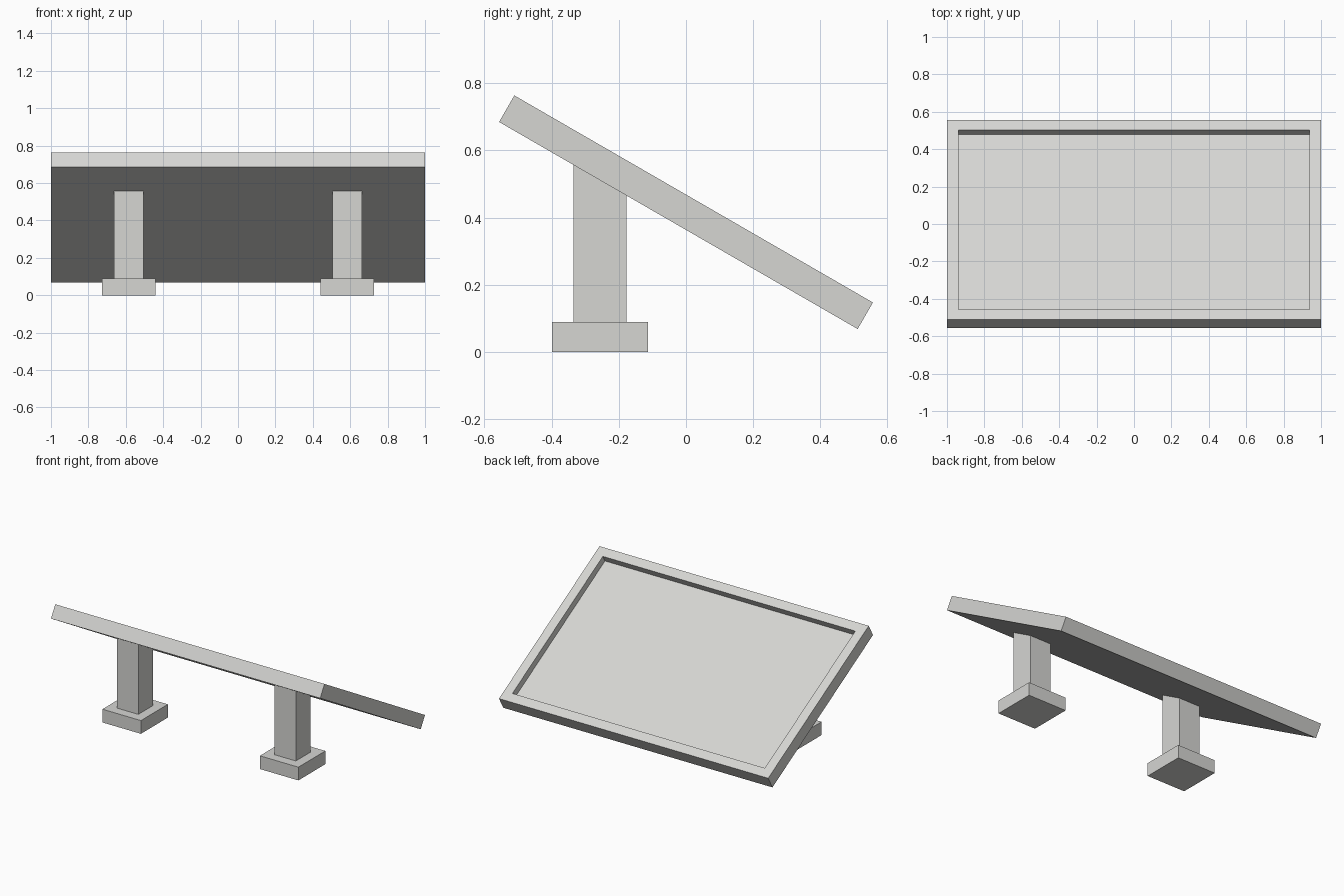
import bpy, bmesh, math
from mathutils import Matrix, Vector

if "Cube" in bpy.data.objects:
    bpy.data.objects.remove(bpy.data.objects["Cube"])

TILT = math.radians(30)
PANEL_Z, LENGTH, THICK = 0.416, 1.232, 0.091
RIM, DEPTH = 0.088, 0.046

grey = bpy.data.materials.new("light grey")
grey.diffuse_color = (0.67, 0.67, 0.65, 1)
grey.use_nodes = True
grey.node_tree.nodes["Principled BSDF"].inputs["Base Color"].default_value = grey.diffuse_color


def box(bm, size, centre):
    m = Matrix.Translation(centre) @ Matrix.Diagonal((*size, 1))
    return bmesh.ops.create_cube(bm, size=1, matrix=m)["verts"]


def finish(bm, name):
    bmesh.ops.recalc_face_normals(bm, faces=bm.faces)
    mesh = bpy.data.meshes.new(name)
    bm.to_mesh(mesh)
    bm.free()
    mesh.materials.append(grey)
    ob = bpy.data.objects.new(name, mesh)
    bpy.context.collection.objects.link(ob)
    return ob


# Tilted panel with a sunken tray in its upper face
bm = bmesh.new()
box(bm, (2, LENGTH, THICK), (0, 0, 0))
bm.normal_update()
top = max(bm.faces, key=lambda f: f.calc_center_median().z)
bmesh.ops.inset_region(bm, faces=[top], thickness=RIM)
floor = bmesh.ops.extrude_discrete_faces(bm, faces=[top])["faces"][0]
bmesh.ops.translate(bm, verts=floor.verts, vec=(0, 0, -DEPTH))
bmesh.ops.transform(bm, verts=bm.verts,
                    matrix=Matrix.Translation((0, 0, PANEL_Z)) @ Matrix.Rotation(-TILT, 4, 'X'))
finish(bm, "panel")


def underside(y):
    return PANEL_Z - THICK / 2 / math.cos(TILT) - y * math.tan(TILT)


# Two supports: a square foot and a post cut to the panel's slope
for side, x in (("left", -0.585), ("right", 0.585)):
    bm = bmesh.new()
    box(bm, (0.286, 0.286, 0.089), (x, -0.256, 0.0445))
    finish(bm, side + "_foot")

    bm = bmesh.new()
    for v in box(bm, (0.158, 0.158, 0.3), (x, -0.256, 0.239)):
        if v.co.z > 0.2:
            v.co.z = underside(v.co.y) + 0.002
    finish(bm, side + "_post")
